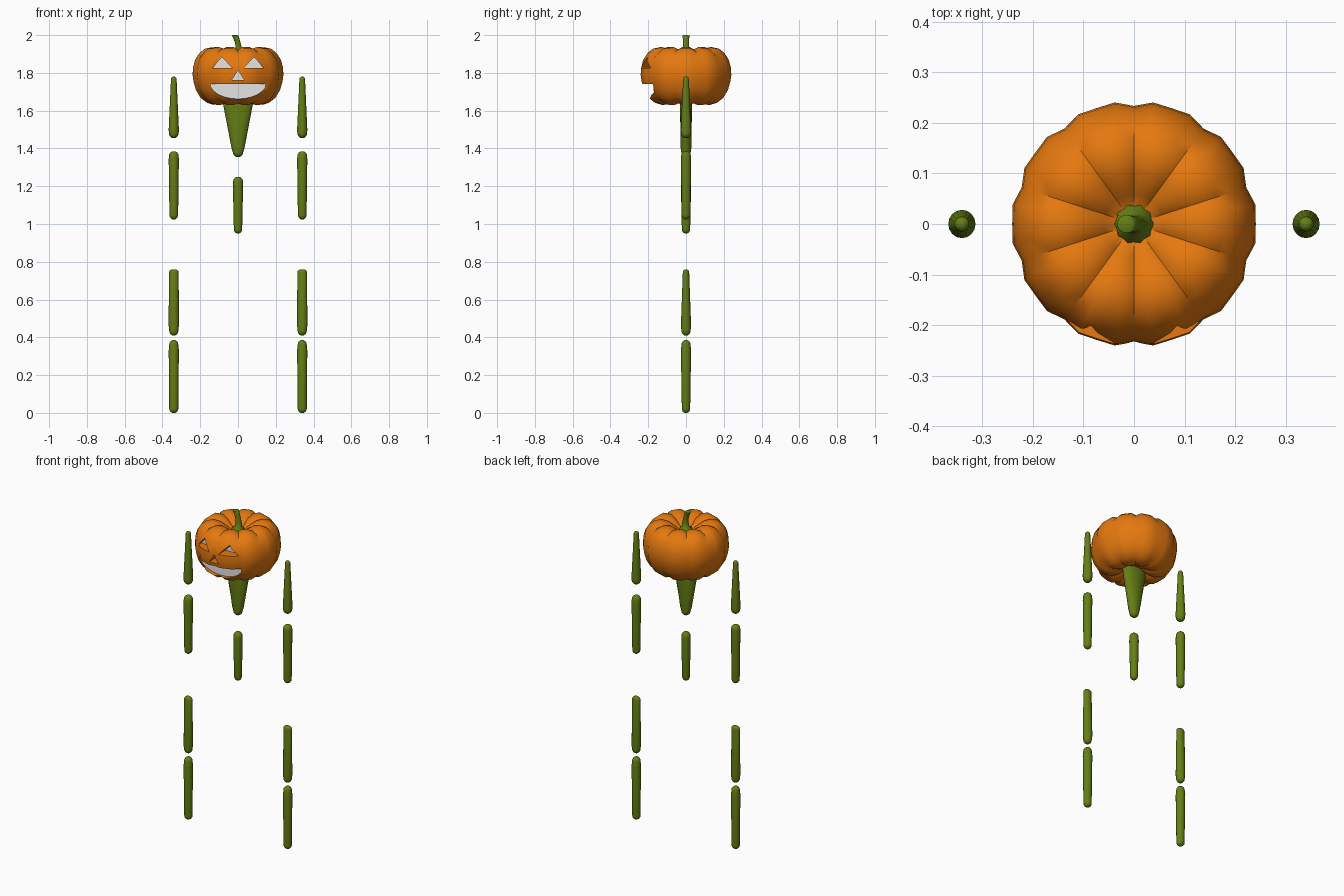
import bpy, bmesh, math

if "Cube" in bpy.data.objects:
    bpy.data.objects.remove(bpy.data.objects["Cube"])


def material(name, rgb):
    m = bpy.data.materials.new(name)
    m.diffuse_color = (*rgb, 1)
    m.use_nodes = True
    m.node_tree.nodes["Principled BSDF"].inputs["Base Color"].default_value = m.diffuse_color
    return m


ORANGE = material("pumpkin_orange", (0.78, 0.19, 0.005))
GREEN = material("vine_green", (0.13, 0.21, 0.007))
WHITE = material("pale_glow", (0.78, 0.78, 0.78))


def finish(name, bm, mats):
    bmesh.ops.recalc_face_normals(bm, faces=bm.faces[:])
    me = bpy.data.meshes.new(name)
    bm.to_mesh(me)
    bm.free()
    for m in mats:
        me.materials.append(m)
    ob = bpy.data.objects.new(name, me)
    bpy.context.collection.objects.link(ob)
    return ob


def smooth(ob, angle=40):
    bpy.ops.object.select_all(action='DESELECT')
    ob.select_set(True)
    bpy.context.view_layer.objects.active = ob
    bpy.ops.object.shade_smooth_by_angle(angle=math.radians(angle))


def skin(rings):
    """Join equal rings of points into a closed tube."""
    bm = bmesh.new()
    loops = [[bm.verts.new(p) for p in ring] for ring in rings]
    n = len(loops[0])
    for a, b in zip(loops, loops[1:]):
        for i in range(n):
            j = (i + 1) % n
            bm.faces.new((a[i], a[j], b[j], b[i]))
    bm.faces.new(loops[0][::-1])
    bm.faces.new(loops[-1])
    return bm


def limb(name, x, sections, sides=16):
    """Rounded rod; sections are (z, half width, half depth), bottom to top."""
    (z0, w0, d0), (z1, w1, d1) = sections[0], sections[-1]
    c0, c1 = min(w0, d0), min(w1, d1)
    caps = ((0.35, 0.0), (0.75, 0.3), (0.95, 0.65))
    full = [(z0 + c0 * h, w0 * s, d0 * s) for s, h in caps]
    full.append((z0 + c0, w0, d0))
    full += sections[1:-1]
    full.append((z1 - c1, w1, d1))
    full += [(z1 - c1 * h, w1 * s, d1 * s) for s, h in reversed(caps)]
    angles = [math.tau * i / sides for i in range(sides)]
    bm = skin([[(x + w * math.cos(a), d * math.sin(a), z) for a in angles]
               for z, w, d in full])
    smooth(finish(name, bm, [GREEN]), 50)


# Pumpkin head: ten ribs, forty columns
profile = [(.015, 1.668), (.05, 1.66), (.09, 1.638), (.13, 1.631), (.165, 1.641),
           (.20, 1.668), (.225, 1.71), (.238, 1.755), (.243, 1.79), (.24, 1.83),
           (.229, 1.87), (.206, 1.905), (.177, 1.928), (.14, 1.936), (.10, 1.927),
           (.06, 1.90), (.03, 1.875), (.01, 1.872)]
rings = []
for r, z in profile:
    ring = []
    for i in range(40):
        a = math.radians(9 * i)
        k = (i + 2) % 4                      # 0 is a valley between ribs
        s = (0.96, 1.0, 0.99, 1.0)[k]
        drop = 0.0
        if k == 0 and 0.04 < r < 0.21:       # grooves deepen near both ends
            drop = -0.012 if z > 1.79 else 0.008
        ring.append((r * s * math.cos(a), r * s * math.sin(a), z + drop))
    rings.append(ring)
head = finish("pumpkin_head", skin(rings), [ORANGE, WHITE])

# Carved face: eyes, nose and mouth cut to a pale floor
eye = [(.03, 1.825), (.137, 1.825), (.085, 1.884)]
nose = [(-.032, 1.763), (.032, 1.763), (0, 1.813)]
mouth = [(.146 * math.cos(t), 1.742 - .08 * math.sin(t))
         for t in (math.pi * i / 12 for i in range(13))]
shapes = [eye, [(-x, z) for x, z in eye], nose, mouth]
bm = bmesh.new()
for shape in shapes:
    front = [bm.verts.new((x, -0.3, z)) for x, z in shape]
    back = [bm.verts.new((x, -0.165, z)) for x, z in shape]
    bm.faces.new(front)
    bm.faces.new(back[::-1]).material_index = 1
    for i in range(len(shape)):
        j = (i + 1) % len(shape)
        bm.faces.new((front[i], back[i], back[j], front[j]))
cutter = finish("face_cutter", bm, [ORANGE, WHITE])
cutter.hide_render = True
mod = head.modifiers.new("carve", 'BOOLEAN')
mod.operation = 'DIFFERENCE'
mod.solver = 'EXACT'
mod.object = cutter
bpy.context.view_layer.objects.active = head
bpy.ops.object.modifier_apply(modifier=mod.name)
bpy.data.objects.remove(cutter)
smooth(head)

# Stem: star-shaped foot, bent towards -x
stem = [(0, 1.868, .043), (0, 1.888, .038), (.003, 1.90, .022), (.005, 1.93, .017),
        (0, 1.955, .016), (-.008, 1.98, .017), (-.015, 1.997, .018), (-.015, 2.0, .012)]
rings = []
for x, z, r in stem:
    ring = []
    for i in range(20):
        a = math.tau * i / 20
        s = 0.88 if i % 2 and r > 0.03 else 1.0
        tilt = -0.25 * math.cos(a) * r if 1.9 < z < 1.99 else 0
        ring.append((x + r * s * math.cos(a), r * s * math.sin(a), z + tilt))
    rings.append(ring)
smooth(finish("stem", skin(rings), [GREEN]), 50)

# Flattened torso and hip rod
limb("torso", 0, [(1.355, .027, .025), (1.40, .034, .028), (1.63, .078, .032),
                  (1.70, .085, .03)], 20)
limb("hips", 0, [(.95, .022, .022), (1.20, .027, .027), (1.25, .026, .026)])

# Arms and legs
for side, x in (("left", -.34), ("right", .34)):
    limb(side + "_upper_arm", x, [(1.455, .026, .027), (1.50, .027, .028),
                                  (1.78, .015, .015)])
    limb(side + "_forearm", x, [(1.025, .023, .023), (1.34, .027, .027),
                                (1.385, .026, .026)])
    limb(side + "_thigh", x, [(.41, .024, .024), (.46, .027, .027),
                              (.76, .026, .017)])
    limb(side + "_shin", x, [(0.0, .024, .022), (.33, .027, .027),
                             (.385, .024, .024)])
